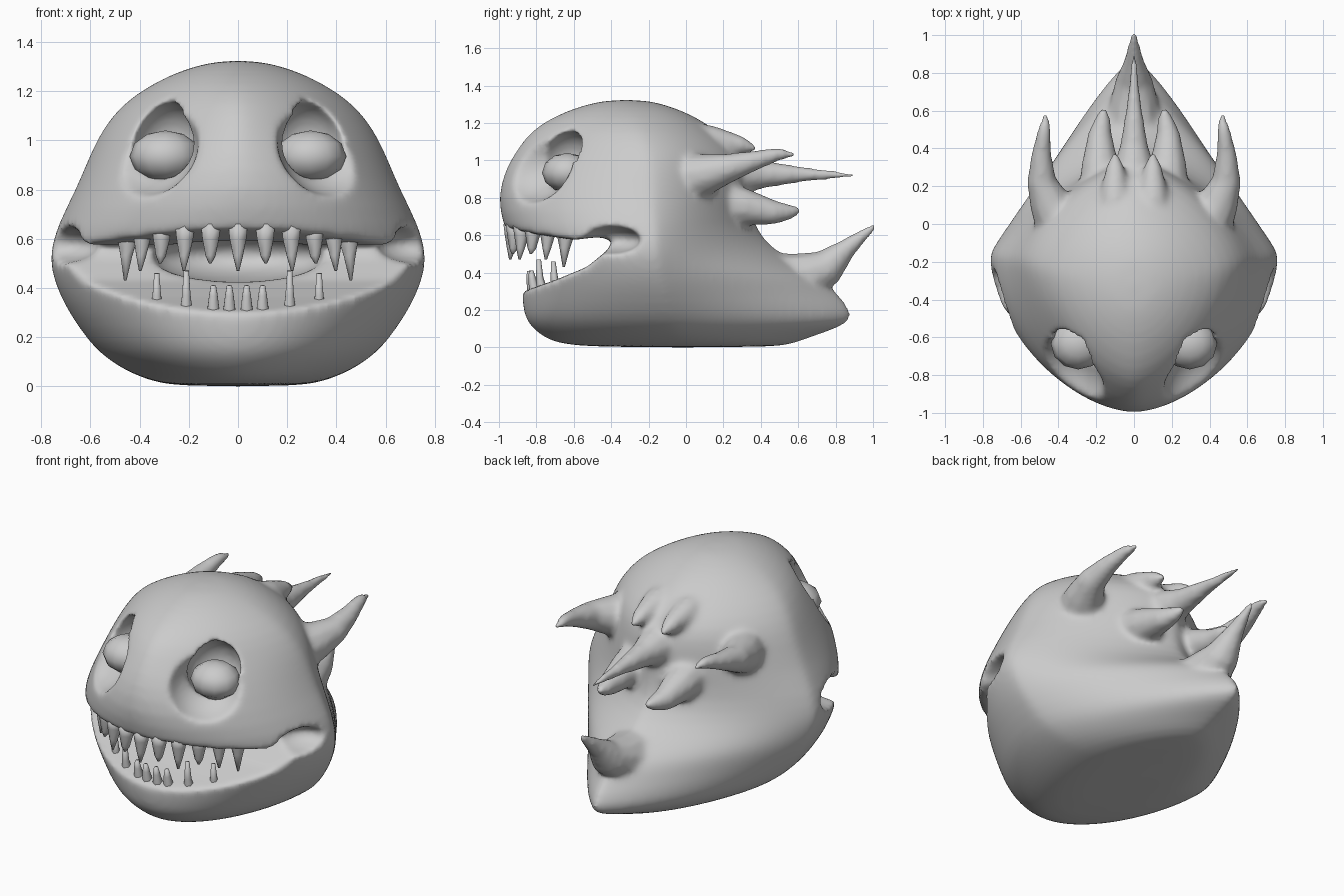
import bpy, bmesh
from math import sin, cos, pi, radians
from mathutils import Vector, Matrix

if "Cube" in bpy.data.objects:
    bpy.data.objects.remove(bpy.data.objects["Cube"])


def finish(name, bm):
    bmesh.ops.recalc_face_normals(bm, faces=bm.faces[:])
    me = bpy.data.meshes.new(name)
    bm.to_mesh(me)
    bm.free()
    ob = bpy.data.objects.new(name, me)
    bpy.context.collection.objects.link(ob)
    return ob


def skin(bm, rings):
    rows = [[bm.verts.new(p) for p in r] for r in rings]
    n = len(rows[0])
    for a, b in zip(rows, rows[1:]):
        for i in range(n):
            j = (i + 1) % n
            bm.faces.new((a[i], a[j], b[j], b[i]))
    bm.faces.new(rows[0][::-1])
    bm.faces.new(rows[-1])


def spike(bm, path, sides=10):
    # tapered tube through (x, y, z, radius) points
    pts = [Vector(p[:3]) for p in path]
    rings = []
    for i, p in enumerate(path):
        d = pts[min(i + 1, len(pts) - 1)] - pts[max(i - 1, 0)]
        u = d.cross(Vector((1, 0, 0))).normalized()
        v = d.cross(u).normalized()
        rings.append([pts[i] + p[3] * (u * cos(2 * pi * k / sides) + v * sin(2 * pi * k / sides))
                      for k in range(sides)])
    skin(bm, rings)


def ellipsoid(name, c, r, seg=32):
    bm = bmesh.new()
    bmesh.ops.create_uvsphere(bm, u_segments=seg, v_segments=seg // 2, radius=1)
    bmesh.ops.transform(bm, verts=bm.verts, matrix=Matrix.Translation(c) @ Matrix.Diagonal((*r, 1)))
    return finish(name, bm)


def baked(ob):
    dg = bpy.context.evaluated_depsgraph_get()
    return bpy.data.meshes.new_from_object(ob.evaluated_get(dg))


def smooth(ob):
    for p in ob.data.polygons:
        p.use_smooth = True


# head hull slices: (z, front y, back y, half width, y of widest, front and back taper power)
slices = [(0, -.48, .47, .24, 0, 1.05, 1.3), (.02, -.69, .58, .35, -.02, 1.05, 1.35),
          (.06, -.77, .68, .45, -.05, 1.05, 1.45), (.11, -.83, .84, .53, -.08, 1.05, 1.55),
          (.17, -.87, .92, .6, -.1, 1.05, 1.65), (.3, -.88, .8, .69, -.13, 1.05, 1.68),
          (.38, -.88, .74, .73, -.15, 1.05, 1.66), (.45, -.89, .6, .755, -.16, 1.05, 1.64),
          (.53, -.92, .46, .77, -.17, 1.05, 1.6), (.65, -.98, .36, .74, -.18, 1.06, 1.5),
          (.8, -1.01, .35, .66, -.2, 1.1, 1.4), (.95, -.97, .33, .60, -.2, 1.2, 1.35),
          (1.05, -.91, .3, .55, -.22, 1.28, 1.3), (1.15, -.84, .18, .47, -.25, 1.28, 1.25),
          (1.23, -.72, .06, .35, -.28, 1.2, 1.15), (1.29, -.57, -.08, .22, -.3, 1.1, 1),
          (1.325, -.42, -.22, .08, -.32, 1, 1)]
N = 48
rings = []
for z, yf, yb, w, yc, front, back in slices:
    ring = []
    for k in range(N):
        c, s = cos(2 * pi * k / N), sin(2 * pi * k / N)
        e = front if s < 0 else back
        ring.append((w * abs(c) ** e * (1 if c >= 0 else -1),
                     yc + abs(s) ** e * ((yf if s < 0 else yb) - yc), z))
    rings.append(ring)
bm = bmesh.new()
skin(bm, rings)
hull = finish("head_hull", bm)
hull.modifiers.new("sub", 'SUBSURF').levels = 1

# cutters: open mouth, throat, mouth corners, flattened face around eyes, eye sockets
mouth = [(-1.3, .66), (-.97, .64), (-.8, .605), (-.6, .575), (-.47, .59), (-.39, .575),
         (-.42, .52), (-.53, .43), (-.7, .36), (-.87, .30), (-1.3, .28)]
bm = bmesh.new()
skin(bm, [[(x, y, z) for y, z in mouth] for x in (-1, 1)])
cutters = [finish("mouth_cutter", bm),
           ellipsoid("throat_cutter", (0, -.43, .53), (.35, .3, .11))]
for s in (-1, 1):
    cutters.append(ellipsoid("corner_cutter", (s * .74, -.41, .575), (.18, .17, .075)))
    cutters.append(ellipsoid("face_cutter", (s * .4, -.86, .99), (.24, .25, .22)))
    cutters.append(ellipsoid("socket_cutter", (s * .275, -.62, .99), (.15, .16, .165)))
for c in cutters:
    m = hull.modifiers.new("cut", 'BOOLEAN')
    m.operation, m.solver, m.object = 'DIFFERENCE', 'EXACT', c
    c.hide_render = True

# fuse the carved hull with its horns
bm = bmesh.new()
bm.from_mesh(baked(hull))
for o in cutters + [hull]:
    bpy.data.objects.remove(o)
for s in (-1, 1):
    spike(bm, [(s * .38, 0, .9, .15), (s * .45, .12, .93, .11), (s * .49, .23, .96, .08),
               (s * .49, .37, 1.0, .055), (s * .475, .5, 1.035, .036), (s * .465, .59, 1.03, .014)])
    spike(bm, [(s * .17, .15, .78, .13), (s * .18, .32, .75, .1), (s * .18, .48, .72, .065),
               (s * .165, .56, .725, .042), (s * .16, .61, .735, .018)])
    spike(bm, [(s * .1, -.05, 1.12, .1), (s * .1, .15, 1.1, .085), (s * .1, .3, 1.08, .05),
               (s * .1, .38, 1.06, .015)])
spike(bm, [(0, .1, .93, .16), (0, .28, .93, .12), (0, .42, .925, .075), (0, .65, .925, .038), (0, .9, .92, .013)])
spike(bm, [(0, .4, .33, .18), (0, .62, .37, .14), (0, .76, .43, .1), (0, .86, .53, .055), (0, 1.02, .66, .014)])
head = finish("head", bm)
m = head.modifiers.new("fuse", 'REMESH')
m.mode, m.voxel_size = 'VOXEL', .016
m = head.modifiers.new("soften", 'SMOOTH')
m.factor, m.iterations = .5, 12
head.data = baked(head)
head.modifiers.clear()
smooth(head)

# eyeballs
for s in (-1, 1):
    smooth(ellipsoid("eye", (s * .295, -.635, .935), (.145, .135, .105), 12))

# upper teeth along the lip arc, longest at the ends
bm = bmesh.new()
for i in range(-5, 6):
    t = radians(12.8 * i)
    x, y = .5 * sin(t), -.42 - .51 * cos(t)
    end = abs(i) == 5
    tip = .43 if end else .47 + .03 * (i % 2)
    r = .055 if end else .046
    spike(bm, [(x, y, .66, r), (x, y, .6, r * .85), (x * 1.01, y - .005, .53, r * .5),
               (x * 1.02, y - .01, tip, .006)], 6)
smooth(finish("upper_teeth", bm))

# lower teeth, thin and leaning
bm = bmesh.new()
for x, tip in ((.035, .41), (.1, .41), (.21, .47), (.33, .46)):
    for s in (-1, 1):
        y = -.815 + 1.2 * x * x
        spike(bm, [(s * x, y, .27, .034), (s * x, y - .01, .32, .027), (s * x, y - .02, .37, .02),
                   (s * x, y - .025, tip, .012)], 6)
smooth(finish("lower_teeth", bm))
